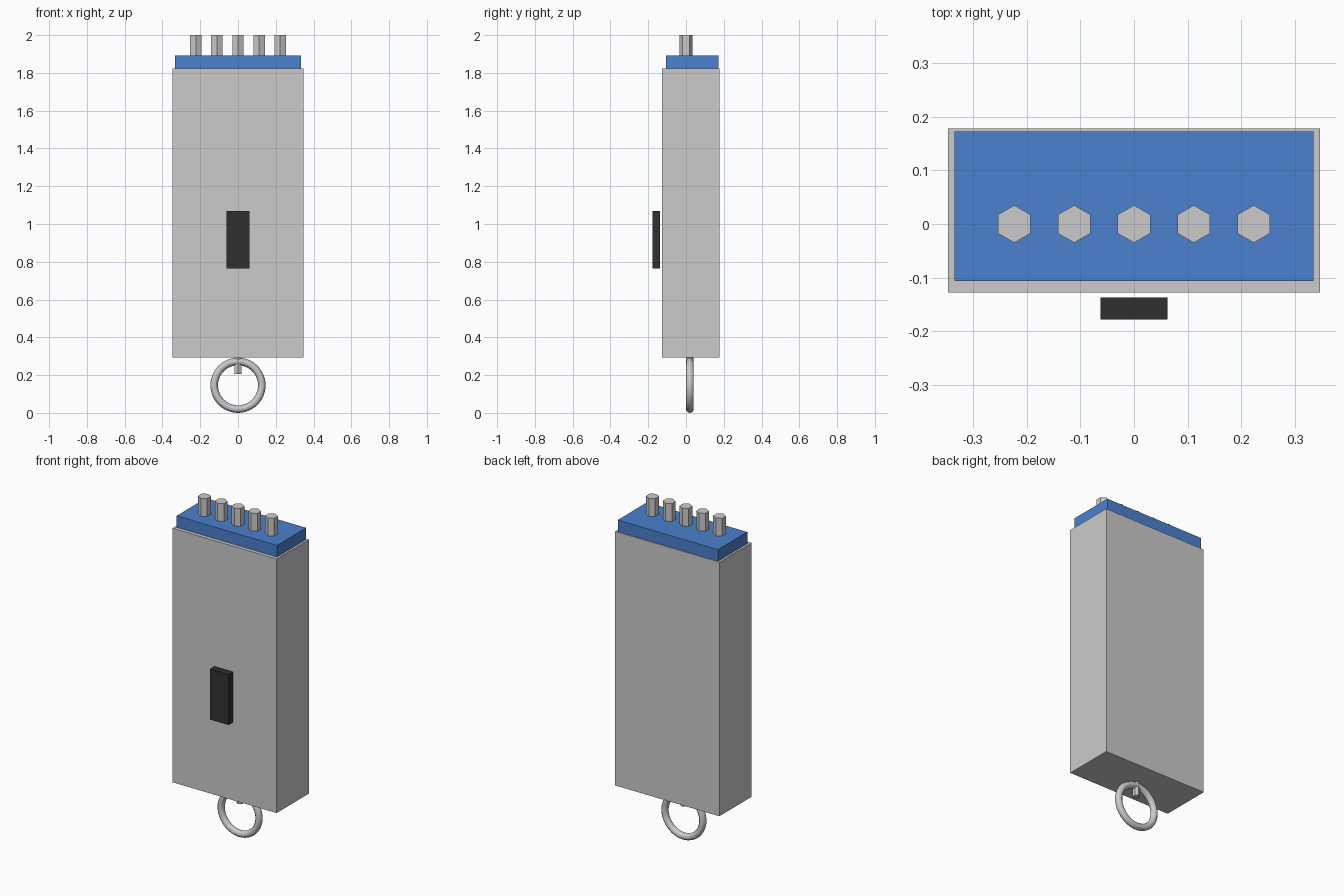
import bpy
from math import pi

if "Cube" in bpy.data.objects:
    bpy.data.objects.remove(bpy.data.objects["Cube"])


def material(name, color):
    m = bpy.data.materials.new(name)
    m.diffuse_color = (*color, 1)
    m.use_nodes = True
    m.node_tree.nodes["Principled BSDF"].inputs["Base Color"].default_value = m.diffuse_color
    return m


def box(name, x, y, z, mat=None):
    """Box from (min, max) pairs on each axis."""
    bpy.ops.mesh.primitive_cube_add(size=1, location=[(a + b) / 2 for a, b in (x, y, z)])
    o = bpy.context.object
    o.name = name
    o.scale = [b - a for a, b in (x, y, z)]
    bpy.ops.object.transform_apply(location=False, rotation=False, scale=True)
    if mat:
        o.data.materials.append(mat)
    return o


def hex_pin(name, x, y, z0, z1, radius):
    """Six-sided upright pin with corners pointing along y."""
    bpy.ops.mesh.primitive_cylinder_add(vertices=6, radius=radius, depth=z1 - z0,
                                        location=(x, y, (z0 + z1) / 2))
    bpy.context.object.name = name


blue = material("blue", (0.07, 0.22, 0.62))
black = material("black", (0.03, 0.03, 0.03))

# Casing, top cap and front switch
box("casing", (-0.347, 0.347), (-0.128, 0.178), (0.292, 1.822))
box("top_cap", (-0.334, 0.334), (-0.106, 0.172), (1.822, 1.892), blue)
box("front_switch", (-0.062, 0.062), (-0.178, -0.137), (0.765, 1.07), black)

# Row of contact pins
for i in range(5):
    hex_pin(f"contact_pin_{i + 1}", (i - 2) * 0.1115, 0, 1.892, 2.0, 0.035)

# Hanging ring and the peg it hangs from
bpy.ops.mesh.primitive_torus_add(major_radius=0.126, minor_radius=0.02,
                                 major_segments=48, minor_segments=12,
                                 location=(0, 0.02, 0.146), rotation=(pi / 2, 0, 0))
bpy.context.object.name = "hanging_ring"
bpy.ops.object.shade_smooth_by_angle()
hex_pin("ring_peg", 0, 0.02, 0.205, 0.292, 0.02)
